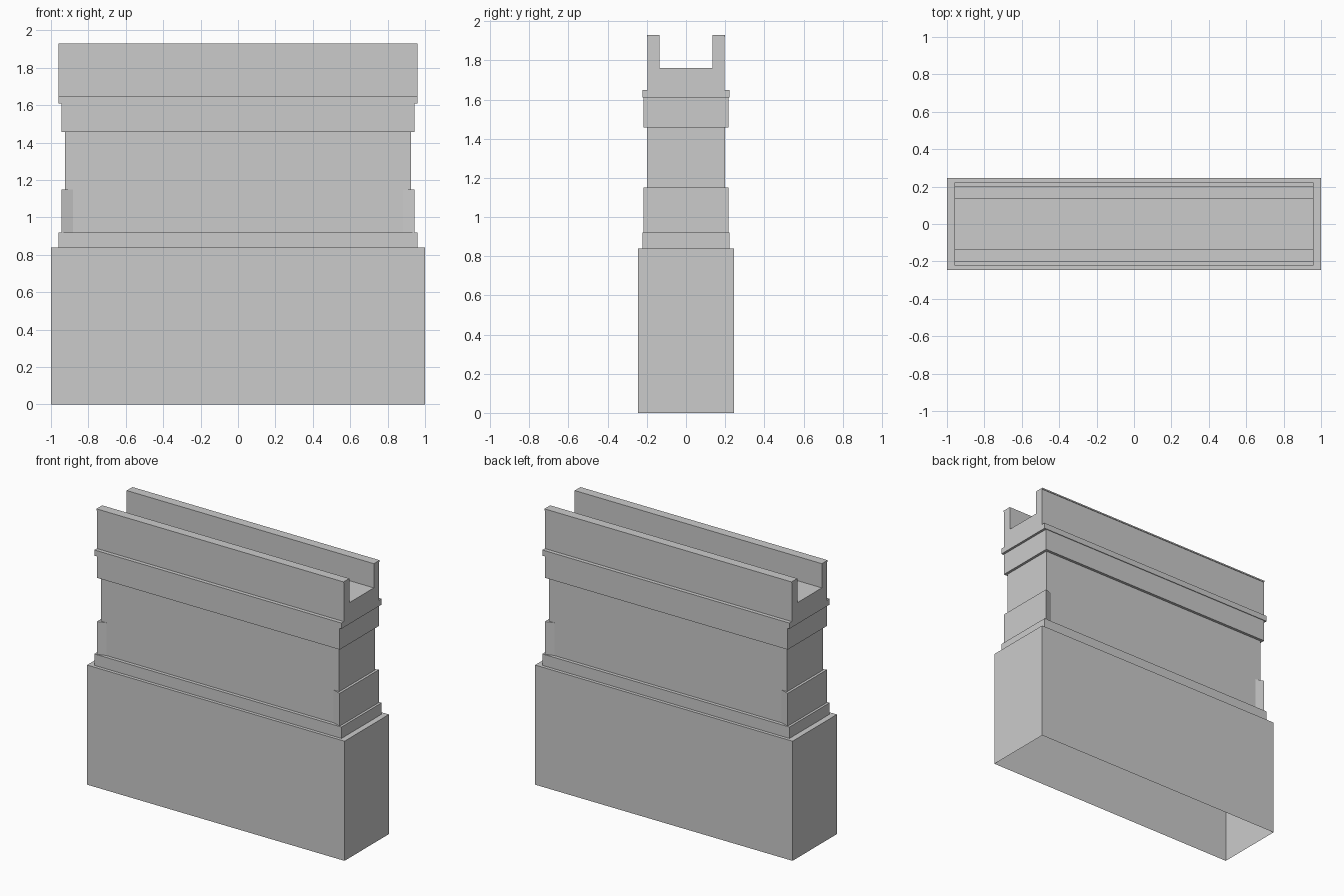
import bpy, bmesh

if "Cube" in bpy.data.objects:
    bpy.data.objects.remove(bpy.data.objects["Cube"])


def make_object(name, bm):
    bmesh.ops.remove_doubles(bm, verts=bm.verts, dist=1e-5)
    bmesh.ops.recalc_face_normals(bm, faces=bm.faces)
    mesh = bpy.data.meshes.new(name)
    bm.to_mesh(mesh)
    bm.free()
    obj = bpy.data.objects.new(name, mesh)
    bpy.context.collection.objects.link(obj)
    return obj


def stepped_shell(name, levels):
    """Loft rectangles (half x, half y, z) into one wall shell, open below and above."""
    bm = bmesh.new()
    rings = [[bm.verts.new((sx * hx, sy * hy, z))
              for sx, sy in ((-1, -1), (1, -1), (1, 1), (-1, 1))]
             for hx, hy, z in levels]
    for low, high in zip(rings, rings[1:]):
        for i in range(4):
            j = (i + 1) % 4
            bm.faces.new((low[i], low[j], high[j], high[i]))
    return make_object(name, bm)


def extrude_outline(name, points, offset):
    """Extrude a flat closed outline along the offset vector."""
    bm = bmesh.new()
    face = bm.faces.new([bm.verts.new(p) for p in points])
    result = bmesh.ops.extrude_face_region(bm, geom=[face], use_keep_orig=True)
    moved = [g for g in result["geom"] if isinstance(g, bmesh.types.BMVert)]
    bmesh.ops.translate(bm, verts=moved, vec=offset)
    return make_object(name, bm)


# Base, plinth, main wall and upper mouldings, hollow and open underneath
stepped_shell("wall_body", [
    (1.0, 0.246, 0.0), (1.0, 0.246, 0.84),
    (0.96, 0.223, 0.84), (0.96, 0.223, 0.92),
    (0.925, 0.199, 0.92), (0.925, 0.199, 1.457),
    (0.943, 0.218, 1.457), (0.943, 0.218, 1.61),
    (0.96, 0.223, 1.61), (0.96, 0.223, 1.65),
    (0.96, 0.196, 1.65),
])

# Channel-shaped parapet with a fine lip on the outer top edges
half = [(0.196, 1.65), (0.196, 1.92), (0.2, 1.92), (0.2, 1.93),
        (0.136, 1.93), (0.136, 1.76)]
profile = half + [(-y, z) for y, z in reversed(half)]
extrude_outline("parapet_channel", [(-0.96, y, z) for y, z in profile], (1.92, 0, 0))

# Pads wrapping both ends, with faces tapering back into the long walls
for side, label in ((-1, "left"), (1, "right")):
    plan = [(0.883, -0.199), (0.943, -0.218), (0.943, 0.218), (0.883, 0.199)]
    extrude_outline(label + "_end_pad", [(side * x, y, 0.92) for x, y in plan], (0, 0, 0.23))
